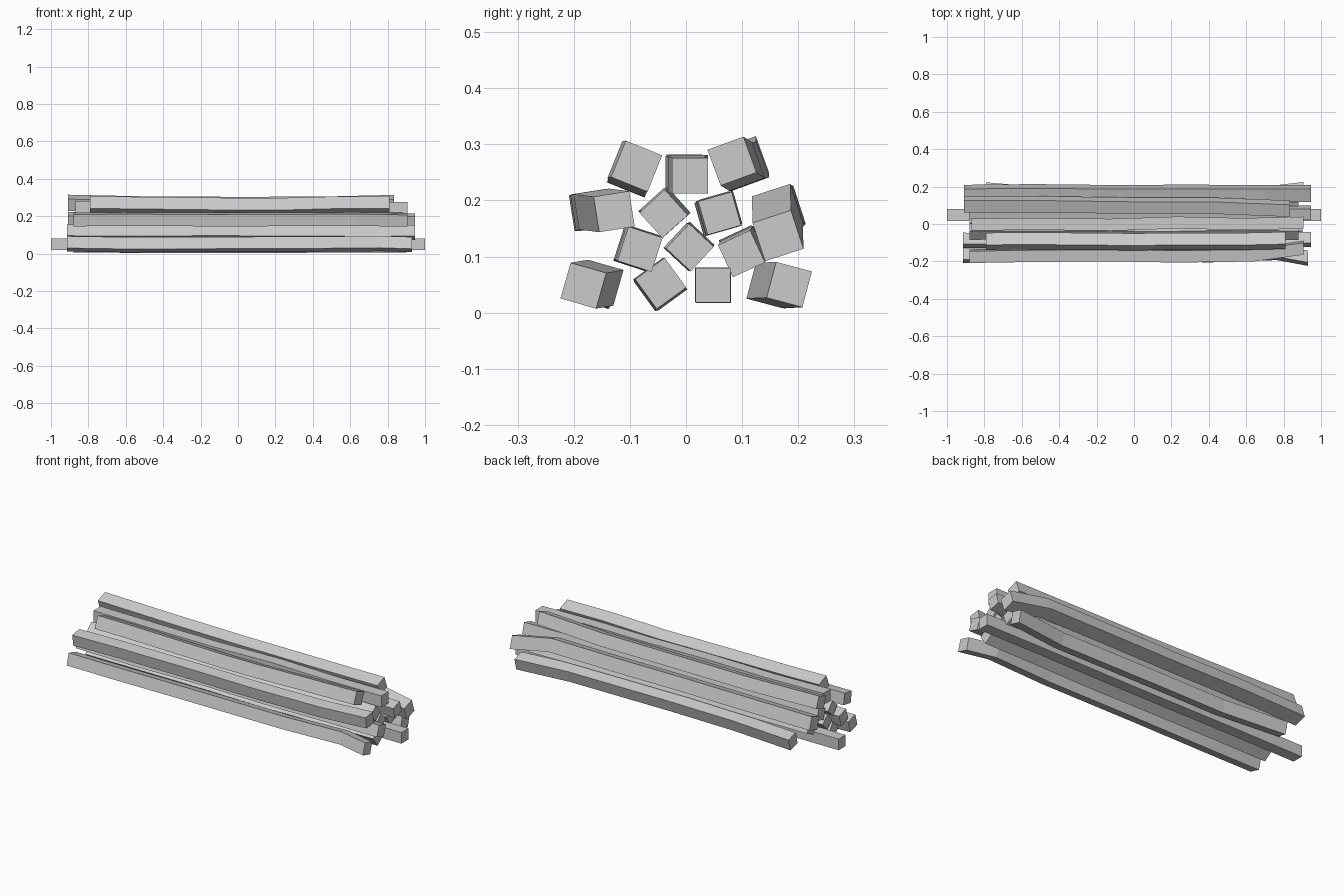
import bpy, math, random

random.seed(4)
count = 0


def stick(y, z, size, angle, x0, x1, mid=(0, 0), far=(0, 0), rings=(0.2, 0.42, 0.62, 0.82), wob=0.004):
    """Square stick along x: right end at (y, z), middle and far end offset from it."""
    global count
    count += 1
    ts = (0,) + tuple(rings) + (1,)
    a, h = math.radians(angle), size / 2
    verts, faces = [], []
    for i, t in enumerate(ts):
        dy, dz = 0, 0
        if i == 0:
            dy, dz = far
        elif i < len(ts) - 1:
            dy = mid[0] + random.uniform(-wob, wob)
            dz = mid[1] + random.uniform(-wob, wob) * 0.6
        for cy, cz in ((-h, -h), (h, -h), (h, h), (-h, h)):
            verts.append((x0 + (x1 - x0) * t,
                          y + dy + cy * math.cos(a) - cz * math.sin(a),
                          z + dz + cy * math.sin(a) + cz * math.cos(a)))
    n = len(ts)
    for i in range(n - 1):
        for k in range(4):
            p, q = i * 4 + k, i * 4 + (k + 1) % 4
            faces.append((p, q, q + 4, p + 4))
    faces += [(3, 2, 1, 0), tuple(range(n * 4 - 4, n * 4))]
    faces[:-2] = [f[::-1] for f in faces[:-2]]
    me = bpy.data.meshes.new("stick")
    me.from_pydata(verts, [], faces)
    # keep normals pointing outward
    import bmesh
    bm = bmesh.new()
    bm.from_mesh(me)
    bmesh.ops.recalc_face_normals(bm, faces=bm.faces)
    bm.to_mesh(me)
    bm.free()
    ob = bpy.data.objects.new("stick_%02d" % count, me)
    bpy.context.collection.objects.link(ob)


# bottom layer
stick(-0.183, 0.048, 0.066, -16, -0.915, 0.93, (0.025, 0.003), (0.016, 0.004), (0.15, 0.4, 0.72, 0.91), 0.007)
stick(-0.045, 0.052, 0.065, 36, -0.88, 0.90, (0.0, -0.002), (-0.004, 0.0))
stick(0.048, 0.049, 0.062, 0, -1.0, 1.0, (0.0, 0.0), (0.0, 0.0), wob=0.002)
stick(0.184, 0.050, 0.066, -15, -0.79, 0.905, (-0.036, 0.0), (-0.002, 0.0), (0.22, 0.45, 0.82))

# second layer
stick(-0.082, 0.113, 0.064, -18, -0.915, 0.945, (-0.007, 0.002), (-0.005, 0.003))
stick(0.007, 0.116, 0.060, -43, -0.88, 0.88, (-0.002, 0.002), (0.0, 0.0))
stick(0.099, 0.105, 0.063, 25, -0.85, 0.88, (0.005, 0.008), (0.004, 0.006))
stick(0.164, 0.137, 0.072, 18, -0.91, 0.945, (0.0, 0.046), (0.0, 0.040), (0.2, 0.42, 0.65, 0.87))

# third layer
stick(-0.128, 0.180, 0.064, 9, -0.88, 0.905, (-0.038, 0.004), (-0.044, 0.002), (0.15, 0.42, 0.62, 0.85))
stick(-0.040, 0.176, 0.061, -48, -0.88, 0.88, (0.002, 0.002), (0.0, 0.0))
stick(0.060, 0.177, 0.062, 16, -0.88, 0.945, (-0.003, -0.002), (0.002, 0.003))

# top layer
stick(-0.088, 0.261, 0.070, -22, -0.79, 0.81, (-0.004, -0.006), (-0.005, 0.0), (0.12, 0.5, 0.62, 0.83), 0.009)
stick(0.007, 0.244, 0.064, 0, -0.87, 0.905, (-0.004, 0.006), (-0.01, 0.006), wob=0.008)
stick(0.082, 0.270, 0.068, 20, -0.91, 0.835, (0.019, -0.008), (0.022, 0.001), (0.25, 0.5, 0.77))
